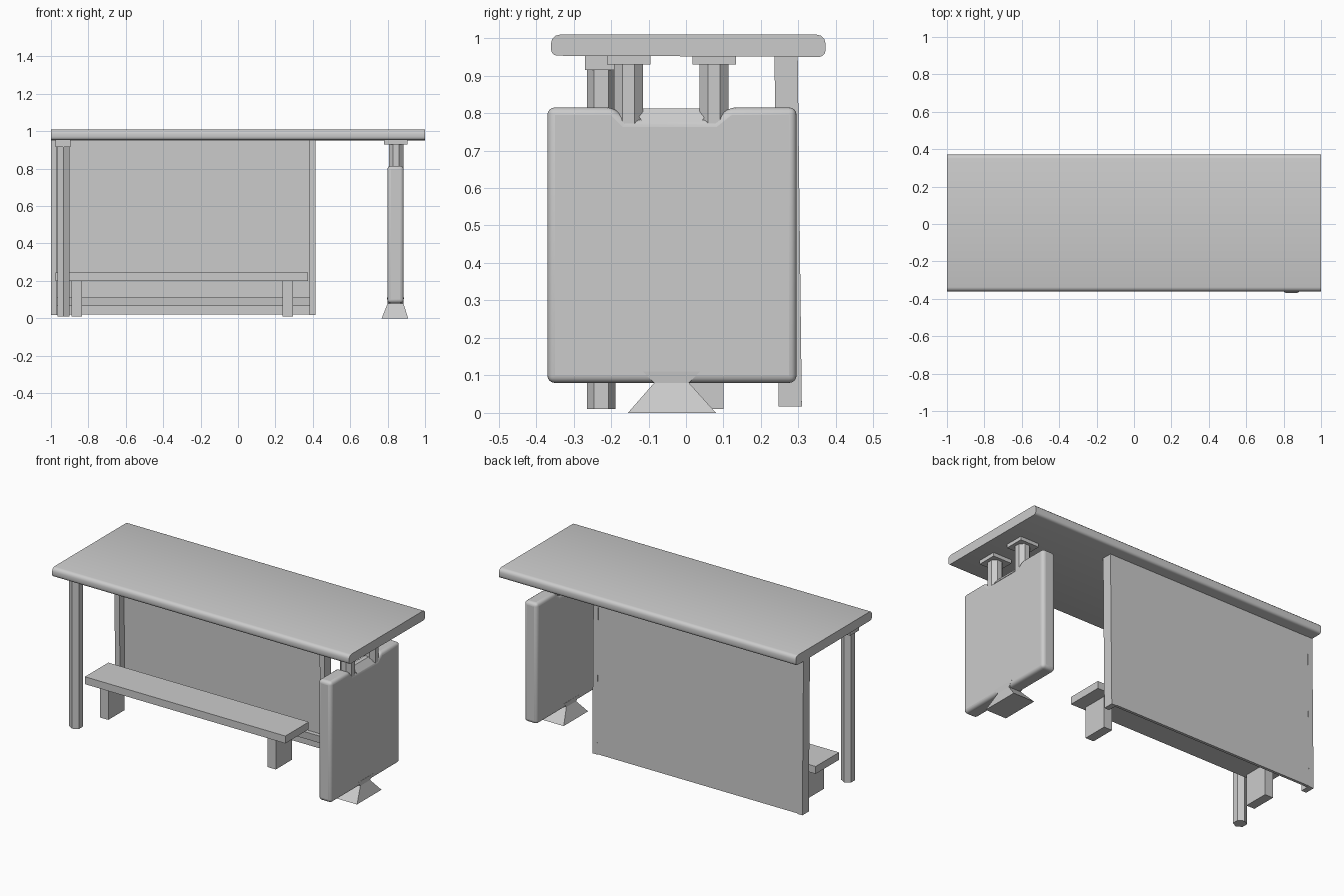
import bpy, bmesh, math

if "Cube" in bpy.data.objects:
    bpy.data.objects.remove(bpy.data.objects["Cube"])


def make(name, bm, bevel=0, segments=3, smooth=False):
    bmesh.ops.recalc_face_normals(bm, faces=bm.faces)
    mesh = bpy.data.meshes.new(name)
    bm.to_mesh(mesh)
    bm.free()
    ob = bpy.data.objects.new(name, mesh)
    bpy.context.collection.objects.link(ob)
    if bevel:
        mod = ob.modifiers.new("bevel", "BEVEL")
        mod.width, mod.segments = bevel, segments
    if smooth:
        bpy.ops.object.select_all(action="DESELECT")
        ob.select_set(True)
        bpy.context.view_layer.objects.active = ob
        bpy.ops.object.shade_smooth_by_angle(angle=math.radians(35))
    return ob


def loft(name, rings, **kw):
    """Join rings of points with side faces and cap both ends."""
    bm = bmesh.new()
    loops = [[bm.verts.new(p) for p in r] for r in rings]
    n = len(loops[0])
    for a, b in zip(loops, loops[1:]):
        for i in range(n):
            j = (i + 1) % n
            bm.faces.new((a[i], a[j], b[j], b[i]))
    bm.faces.new(loops[0][::-1])
    bm.faces.new(loops[-1])
    return make(name, bm, **kw)


def rect(x0, x1, y0, y1, z):
    return [(x0, y0, z), (x1, y0, z), (x1, y1, z), (x0, y1, z)]


def box(name, x0, x1, y0, y1, z0, z1, lean=0, **kw):
    # lean moves the bottom backwards relative to the top
    return loft(name, [rect(x0, x1, y0 + lean, y1 + lean, z0), rect(x0, x1, y0, y1, z1)], **kw)


def column(name, cx, cy, r, z0, z1, sides, turn):
    angles = [turn + 2 * math.pi * i / sides for i in range(sides)]
    loft(name, [[(cx + r * math.cos(a), cy + r * math.sin(a), z) for a in angles] for z in (z0, z1)])


# roof slab, rounded along its front and back edges only
def arc(cy, cz, r, start):
    return [(cy + r * math.cos(math.radians(start + d)), cz + r * math.sin(math.radians(start + d)))
            for d in (0, 30, 60, 90)]


profile = (arc(0.35, 0.987, 0.022, 0) + arc(-0.338, 0.987, 0.022, 90)
           + arc(-0.344, 0.969, 0.016, 180) + arc(0.356, 0.966, 0.016, 270))
loft("roof", [[(x, y, z) for y, z in profile] for x in (-1, 1)], smooth=True)

# back wall: thin sheet, end posts and low rail, leaning slightly
box("back_sheet", -0.97, 0.385, 0.28, 0.297, 0.02, 0.953, lean=0.012)
for side, x0, x1 in (("left", -1.0, -0.967), ("right", 0.382, 0.415)):
    box(f"{side}_wall_post", x0, x1, 0.236, 0.298, 0.017, 0.955, lean=0.011)
box("wall_rail", -0.967, 0.382, 0.265, 0.295, 0.065, 0.11, lean=0.005)

# front post with cap plate
column("front_post", -0.933, -0.226, 0.038, 0.01, 0.92, 6, math.pi / 2)
box("front_post_cap", -0.976, -0.895, -0.27, -0.185, 0.915, 0.955)

# bench
box("bench_seat", -0.975, 0.375, -0.08, 0.145, 0.2, 0.245)
for side, x0 in (("left", -0.89), ("right", 0.238)):
    box(f"{side}_bench_leg", x0, x0 + 0.055, -0.055, 0.1, 0.01, 0.205)

# display panel at the open end: notched outline, extruded and rounded
half = [(-0.33, 0.815), (-0.13, 0.815), (-0.09, 0.785)]
outline = ([(-0.37, 0.08), (-0.37, 0.815), (-0.192, 0.815), (-0.16, 0.783), (0.075, 0.783),
            (0.115, 0.815), (0.295, 0.815), (0.295, 0.08)])
loft("display_panel", [[(x, y, z) for y, z in outline] for x in (0.798, 0.886)],
     bevel=0.02, segments=4, smooth=True)
# ridge between the two hangers
loft("panel_ridge", [rect(0.8, 0.884, -0.115, 0.04, 0.775),
                     rect(0.83, 0.855, -0.14, 0.065, 0.812)])
# hangers with square plates
for side, y in (("front", -0.153), ("rear", 0.075)):
    column(f"{side}_hanger", 0.845, y, 0.042, 0.77, 0.935, 8, math.pi / 8)
    box(f"{side}_hanger_plate", 0.78, 0.905, y - 0.058, y + 0.058, 0.93, 0.955)

# waisted foot under the panel
loft("panel_foot", [rect(0.768, 0.91, -0.155, 0.08, 0.0),
                    rect(0.8, 0.884, -0.085, 0.008, 0.08),
                    rect(0.797, 0.887, -0.115, 0.037, 0.11)])
